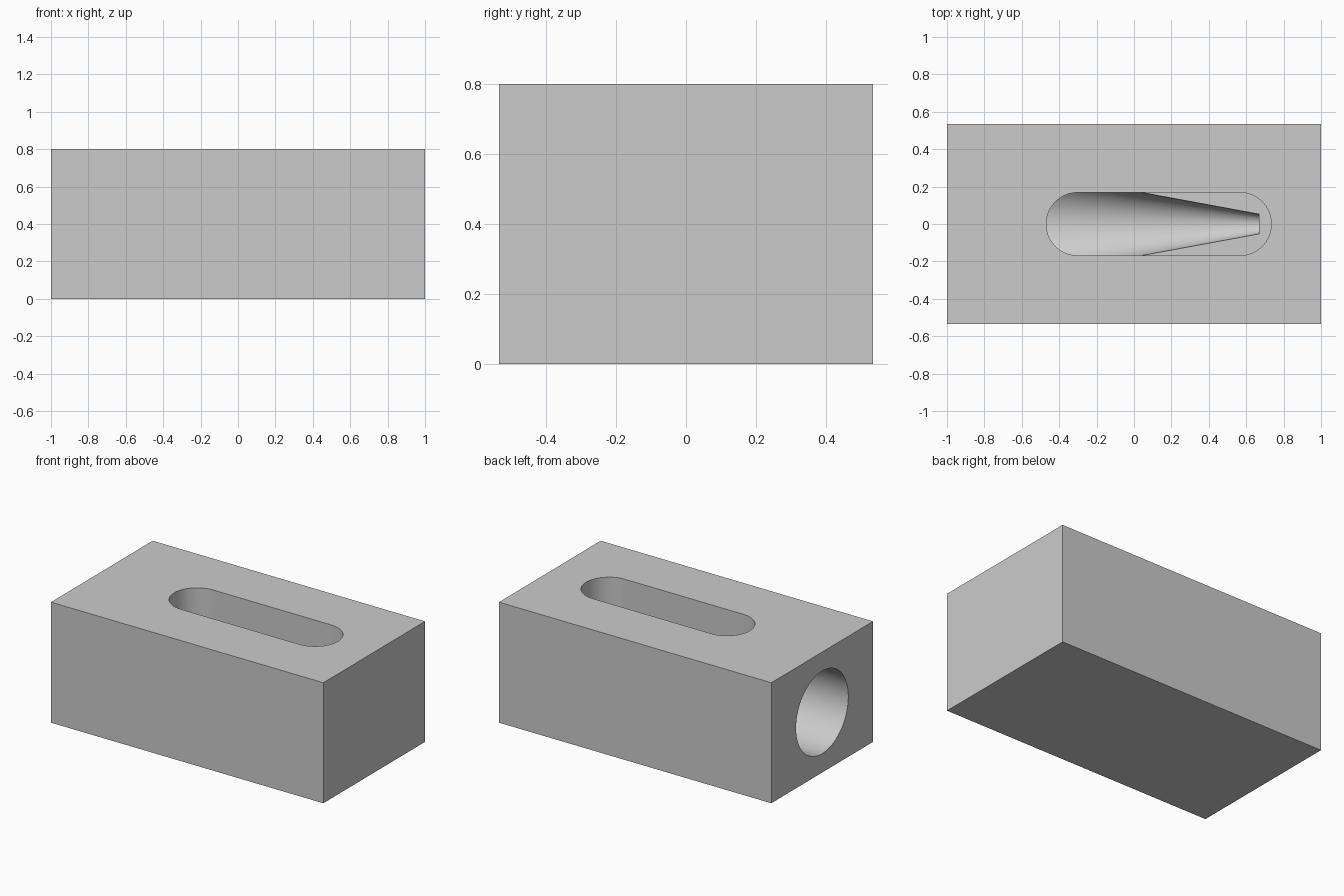
import bpy, bmesh, math

if "Cube" in bpy.data.objects:
    bpy.data.objects.remove(bpy.data.objects["Cube"])

L, W, H = 2.0, 1.0667, 0.8
AXIS_Z = H / 2
SEG = 96

grey = bpy.data.materials.new("plain_grey")
grey.diffuse_color = (0.6, 0.6, 0.6, 1)
grey.use_nodes = True
grey.node_tree.nodes["Principled BSDF"].inputs["Base Color"].default_value = grey.diffuse_color


def new_object(name, bm):
    bmesh.ops.recalc_face_normals(bm, faces=bm.faces)
    me = bpy.data.meshes.new(name)
    bm.to_mesh(me)
    bm.free()
    me.materials.append(grey)
    ob = bpy.data.objects.new(name, me)
    bpy.context.collection.objects.link(ob)
    return ob


def loft(name, rings):
    """Join equal-sized rings of points and cap both ends."""
    bm = bmesh.new()
    loops = [[bm.verts.new(p) for p in ring] for ring in rings]
    n = len(loops[0])
    for a, b in zip(loops, loops[1:]):
        for i in range(n):
            j = (i + 1) % n
            bm.faces.new((a[i], a[j], b[j], b[i]))
    bm.faces.new(loops[0])
    bm.faces.new(loops[-1])
    return new_object(name, bm)


def bore_ring(x, r):
    return [(x, r * math.cos(2 * math.pi * i / SEG), AXIS_Z + r * math.sin(2 * math.pi * i / SEG))
            for i in range(SEG)]


def slot_ring(z, x0, x1, r):
    half = SEG // 2
    pts = []
    for cx, start in ((x1, -math.pi / 2), (x0, math.pi / 2)):
        for i in range(half + 1):
            a = start + math.pi * i / half
            pts.append((cx + r * math.cos(a), r * math.sin(a), z))
    return pts


# Solid block
bm = bmesh.new()
bmesh.ops.create_cube(bm, size=1)
for v in bm.verts:
    v.co = (v.co.x * L, v.co.y * W, (v.co.z + 0.5) * H)
block = new_object("block", bm)

# Straight bore from the left end, tapering to a small flat tip
bore = loft("bore_cutter", [bore_ring(-1.1, 0.274), bore_ring(-0.533, 0.274), bore_ring(0.667, 0.053)])
# Rounded slot from the top down to the bore axis
slot = loft("slot_cutter", [slot_ring(AXIS_Z, -0.301, 0.566, 0.168), slot_ring(H + 0.1, -0.301, 0.566, 0.168)])

bpy.context.view_layer.objects.active = block
block.select_set(True)
for cutter in (bore, slot):
    cutter.hide_render = True
    mod = block.modifiers.new(cutter.name, "BOOLEAN")
    mod.operation = "DIFFERENCE"
    mod.solver = "EXACT"
    mod.object = cutter
    bpy.ops.object.modifier_apply(modifier=mod.name)
    bpy.data.objects.remove(cutter)

bpy.ops.object.shade_smooth_by_angle(angle=math.radians(8))
